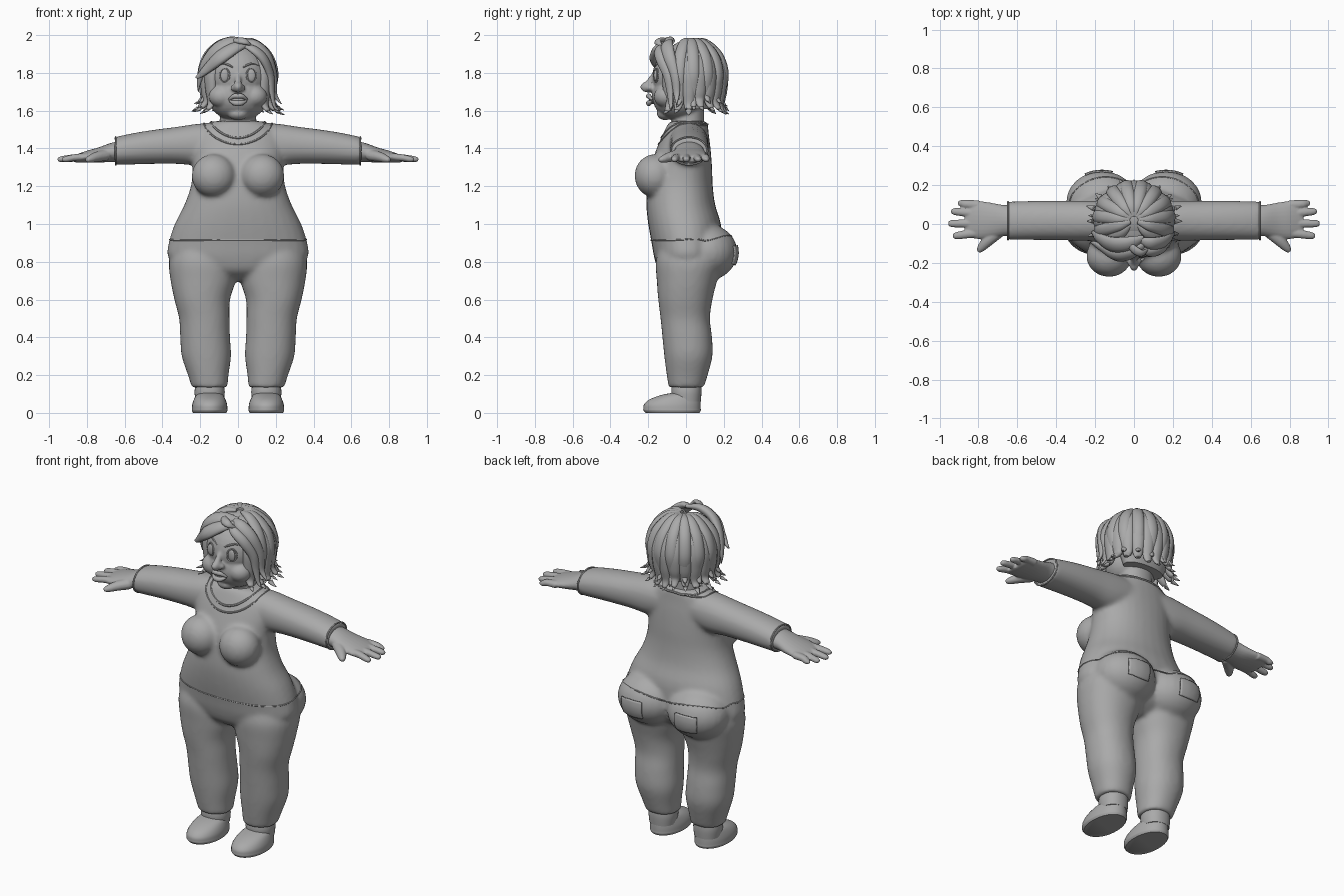
import bpy, bmesh, math, random
from mathutils import Vector, Matrix
from mathutils.bvhtree import BVHTree

if "Cube" in bpy.data.objects:
    bpy.data.objects.remove(bpy.data.objects["Cube"])

random.seed(4)
grey = bpy.data.materials.new("plain grey")
grey.diffuse_color = (0.4, 0.4, 0.4, 1)
grey.use_nodes = True
grey.node_tree.nodes["Principled BSDF"].inputs["Base Color"].default_value = grey.diffuse_color


def finish(bm, name, angle=40):
    bmesh.ops.recalc_face_normals(bm, faces=bm.faces)
    me = bpy.data.meshes.new(name)
    bm.to_mesh(me)
    bm.free()
    me.materials.append(grey)
    ob = bpy.data.objects.new(name, me)
    bpy.context.collection.objects.link(ob)
    bpy.ops.object.select_all(action='DESELECT')
    ob.select_set(True)
    bpy.context.view_layer.objects.active = ob
    bpy.ops.object.shade_smooth_by_angle(angle=math.radians(angle))
    return ob


def spline(rows, k=4):
    """Catmull-Rom through tuples of any length."""
    out, n = [], len(rows)
    for i in range(n - 1):
        a, b, c, d = rows[max(i - 1, 0)], rows[i], rows[i + 1], rows[min(i + 2, n - 1)]
        for j in range(k):
            t = j / k
            out.append([0.5 * (2 * q + (r - p) * t + (2 * p - 5 * q + 4 * r - s) * t * t
                        + (3 * q - p - 3 * r + s) * t ** 3) for p, q, r, s in zip(a, b, c, d)])
    return out + [list(rows[-1])]


def skin(bm, rings, closed=False):
    vs = [[bm.verts.new(p) for p in r] for r in rings]
    n = len(vs[0])
    for a, b in list(zip(vs, vs[1:])) + ([(vs[-1], vs[0])] if closed else []):
        for i in range(n):
            bm.faces.new((a[i], a[(i + 1) % n], b[(i + 1) % n], b[i]))
    if not closed:
        bm.faces.new(vs[0])
        bm.faces.new(vs[-1])


def loft(bm, rows, axis='z', m=1, n=32, e=0.92, k=4):
    """Rows are (station, low u, high u, low v, high v)."""
    rings = []
    for s, u0, u1, v0, v1 in spline(rows, k):
        ring = []
        for i in range(n):
            a = 2 * math.pi * i / n
            c, d = math.cos(a), math.sin(a)
            u = (u0 + u1) / 2 + (u1 - u0) / 2 * math.copysign(abs(c) ** e, c)
            v = (v0 + v1) / 2 + (v1 - v0) / 2 * math.copysign(abs(d) ** e, d)
            ring.append((m * u, v, s) if axis == 'z' else (m * s, u, v))
        rings.append(ring)
    skin(bm, rings)


def tube(bm, pts, flat=1.0, centre=(0, 0, 0), n=8, k=5, closed=False):
    """Points are (x, y, z, radius); flattened along the direction from centre."""
    p = pts if closed else spline(pts, k)
    rings, N = [], len(p)
    for i, (x, y, z, r) in enumerate(p):
        o = Vector((x, y, z))
        a = p[(i + 1) % N] if closed else p[min(i + 1, N - 1)]
        b = p[i - 1] if closed else p[max(i - 1, 0)]
        t = (Vector(a[:3]) - Vector(b[:3])).normalized()
        side = t.cross(o - Vector(centre)).normalized()
        up = side.cross(t)
        rings.append([o + r * (side * math.cos(w) + up * flat * math.sin(w))
                      for w in (2 * math.pi * j / n for j in range(n))])
    skin(bm, rings, closed)


def ball(bm, c, r, seg=24, rot=0):
    mat = Matrix.Translation(c) @ Matrix.Rotation(rot, 4, 'Y') @ Matrix.Diagonal((*r, 1))
    bmesh.ops.create_uvsphere(bm, u_segments=seg, v_segments=seg // 2 + 2, radius=1, matrix=mat)


def fuse(bm, name, voxel, steps):
    """Merge overlapping parts into one soft skin."""
    ob = finish(bm, name)
    ob.modifiers.clear()
    rm = ob.modifiers.new("merge", 'REMESH')
    rm.mode, rm.voxel_size = 'VOXEL', voxel
    sm = ob.modifiers.new("soften", 'SMOOTH')
    sm.factor, sm.iterations = 0.5, steps
    me = bpy.data.meshes.new_from_object(ob.evaluated_get(bpy.context.evaluated_depsgraph_get()))
    bpy.data.objects.remove(ob)
    bm = bmesh.new()
    bm.from_mesh(me)
    tree = BVHTree.FromBMesh(bm)
    return finish(bm, name, 50), tree


# Clothed body: torso, bust, seat, legs and sleeves
bm = bmesh.new()
loft(bm, [(0.70, -.10, .10, -.07, .08), (0.75, -.27, .27, -.14, .15), (0.82, -.368, .368, -.168, .18),
          (0.90, -.367, .367, -.182, .19), (1.0, -.335, .335, -.20, .185), (1.1, -.285, .285, -.21, .155),
          (1.2, -.25, .25, -.205, .142), (1.3, -.24, .24, -.19, .138), (1.4, -.245, .245, -.155, .13),
          (1.48, -.225, .225, -.12, .12), (1.53, -.165, .165, -.095, .115), (1.545, -.12, .12, -.08, .105)])
for m in (1, -1):
    ball(bm, (m * .128, -.165, 1.255), (.118, .108, .115))
    ball(bm, (m * .165, .11, .85), (.185, .163, .15))
    loft(bm, [(.135, .055, .245, -.092, .095), (.2, .05, .265, -.102, .115), (.3, .037, .298, -.115, .14),
              (.4, .042, .306, -.125, .138), (.5, .045, .312, -.135, .127), (.6, .042, .337, -.147, .14),
              (.7, .012, .357, -.155, .165), (.8, .002, .366, -.16, .19), (.88, .03, .34, -.14, .17)], m=m)
    loft(bm, [(.08, -.09, .115, 1.33, 1.535), (.2, -.088, .12, 1.31, 1.532), (.32, -.085, .12, 1.318, 1.515),
              (.45, -.083, .12, 1.318, 1.498), (.56, -.082, .118, 1.315, 1.48), (.652, -.082, .115, 1.312, 1.46)],
         'x', m)
body, skin_tree = fuse(bm, "clothed_body", .0125, 7)


def on_body(p, off=0.0):
    co, no, _, _ = skin_tree.find_nearest(Vector(p))
    return co + no * off


def ring_seam(name, pts, r):
    bm = bmesh.new()
    tube(bm, [(*on_body(p), r) for p in pts], closed=True, n=6)
    finish(bm, name)


# Shirt hem and neckline
angles = [2 * math.pi * i / 72 for i in range(72)]
ring_seam("shirt_hem", [(.42 * math.cos(a), .26 * math.sin(a), .935 + .035 * math.sin(a) * (a > math.pi))
                        for a in angles], .004)
for name, rx, front, r in (("collar_edge", .182, 1.415, .005), ("collar_inner", .142, 1.455, .006)):
    ring_seam(name, [(rx * math.cos(a), .012 + .14 * math.sin(a),
                      1.538 + (front - 1.538) * max(0, -math.sin(a)) ** 1.3) for a in angles], r)

# Back pockets: thin panels hugging the seat
for m in (1, -1):
    bm = bmesh.new()
    g = [[bm.verts.new(on_body((m * (.10 + .17 * i / 10), .30, .76 + .135 * j / 10), .005))
          for i in range(11)] for j in range(11)]
    for j in range(10):
        for i in range(10):
            bm.faces.new((g[j][i], g[j][i + 1], g[j + 1][i + 1], g[j + 1][i]))
    ob = finish(bm, "back_pocket")
    so = ob.modifiers.new("thickness", 'SOLIDIFY')
    so.thickness, so.offset = .008, 0

# Cuffs, hands, ankles and shoes
for m, s in ((1, "left"), (-1, "right")):
    bm = bmesh.new()
    tube(bm, [(m * .648, .0165 + .097 * math.cos(a), 1.387 + .073 * math.sin(a), .005) for a in angles[::2]],
         closed=True, n=6)
    finish(bm, s + "_cuff")
    bm = bmesh.new()
    loft(bm, [(.60, -.065, .098, 1.325, 1.445), (.67, -.063, .098, 1.328, 1.43), (.74, -.075, .11, 1.325, 1.405),
              (.80, -.078, .118, 1.325, 1.388), (.85, -.068, .11, 1.325, 1.37), (.87, -.05, .09, 1.33, 1.36)],
         'x', m, 24, 1)
    for y0, x1, y1 in ((.098, .905, .106), (.053, .94, .064), (.003, .955, .002), (-.045, .932, -.06)):
        tube(bm, [(m * .80, y0, 1.355, .025), (m * .86, (y0 + y1) / 2, 1.352, .022),
                  (m * (x1 - .02), y1, 1.343, .019), (m * x1, y1, 1.34, .01)], .85, (m * .85, .02, 0), 12)
    tube(bm, [(m * .70, -.04, 1.365, .035), (m * .75, -.085, 1.355, .03), (m * .785, -.122, 1.343, .022),
              (m * .80, -.143, 1.338, .011)], .9, (m * .75, 0, 0), 12)
    fuse(bm, s + "_hand", .005, 4)
    bm = bmesh.new()
    loft(bm, [(.06, .075, .225, -.07, .078), (.11, .07, .23, -.078, .082), (.15, .075, .225, -.075, .08)], m=m)
    finish(bm, s + "_ankle")
    bm = bmesh.new()
    loft(bm, [(0, .062, .238, -.215, .072), (.012, .056, .244, -.225, .078), (.022, .056, .244, -.226, .078),
              (.045, .058, .242, -.222, .078), (.07, .066, .234, -.195, .077), (.092, .078, .222, -.14, .074),
              (.105, .095, .205, -.08, .07), (.11, .12, .18, -.03, .05)], m=m, e=.95)
    finish(bm, s + "_shoe", 50)

# Head with neck, cheeks and nose
bm = bmesh.new()
loft(bm, [(1.48, -.11, .11, -.075, .1), (1.54, -.098, .098, -.075, .095), (1.62, -.095, .095, -.07, .095)])
ball(bm, (0, 0, 1.78), (.172, .178, .175), 32)
ball(bm, (0, -.035, 1.68), (.163, .145, .135), 32)
ball(bm, (0, -.11, 1.585), (.055, .045, .035))
ball(bm, (0, -.20, 1.725), (.026, .042, .03))
tube(bm, [(0, -.165, 1.80, .012), (0, -.185, 1.765, .016), (0, -.208, 1.73, .022)], n=12)
for m in (1, -1):
    ball(bm, (m * .023, -.19, 1.72), (.016, .022, .016))
    ball(bm, (m * .085, -.105, 1.675), (.07, .065, .06))
    ball(bm, (m * .172, .01, 1.745), (.018, .03, .045))
head, face_tree = fuse(bm, "head", .0075, 5)


def on_face(x, z, off=0.0):
    return face_tree.ray_cast(Vector((x, -1, z)), Vector((0, 1, 0)))[0] + Vector((0, -off, 0))


# Eyes with lids, brows and lips
for m in (1, -1):
    c = on_face(m * .07, 1.787)
    bm = bmesh.new()
    ball(bm, c, (.023, .010, .034), 20)
    finish(bm, "eye")
    bm = bmesh.new()
    tube(bm, [(*on_face(m * .07 + .025 * math.cos(a), 1.787 + .036 * math.sin(a)), .0045) for a in angles[::3]],
         closed=True, n=6)
    finish(bm, "eyelid")
    bm = bmesh.new()
    tube(bm, [(*on_face(m * x, z), r) for x, z, r in
              ((.025, 1.828, .003), (.05, 1.842, .006), (.08, 1.85, .005), (.112, 1.838, .002))], n=6)
    finish(bm, "brow")
bm = bmesh.new()
for m in (1, -1):
    tube(bm, [(m * -.006, -.198, 1.675, .012), (m * .02, -.197, 1.677, .013), (m * .05, -.178, 1.657, .005)], n=10)
tube(bm, [(-.045, -.18, 1.652, .005), (-.02, -.193, 1.641, .013), (0, -.197, 1.639, .015),
          (.02, -.193, 1.641, .013), (.045, -.18, 1.652, .005)], n=10)
ball(bm, (0, -.17, 1.657), (.04, .025, .022))
finish(bm, "lips")

# Hair: inner cap, then locks hanging from the crown
H = (0, .02, 1.77)
bm = bmesh.new()
ball(bm, (0, .035, 1.80), (.185, .165, .168), 28)
loft(bm, [(1.61, -.13, .13, .02, .135), (1.70, -.165, .165, .0, .165), (1.80, -.175, .175, -.02, .18)])
finish(bm, "hair_cap")


def lock(bm, deg, tip, flare, w, lift):
    a = math.radians(deg)
    c, s = math.cos(a), math.sin(a)
    at = lambda rad, z, r: (c * rad, .02 + s * rad * .97, z, r)
    tube(bm, [at(.02, 1.95 + lift, w * .4), at(.085, 1.94 + lift, w * .9), at(.15 + lift / 2, 1.885 + lift / 2, w),
              at(.182 + lift / 2, 1.80, w * 1.05), at(.182, 1.71, w * .9), at(.172 + flare * .2, tip + .055, w * .65),
              at(.185 + flare * .6, tip + .018, w * .38), at(.205 + flare, tip, w * .06)], .62, H, 10)


bm = bmesh.new()
for i in range(15):
    deg = -38 + i * 256 / 14
    side = abs(math.cos(math.radians(deg)))
    lock(bm, deg, 1.575 + random.uniform(0, .03), .045 * side + random.uniform(-.01, .01), .042, 0)
for i in range(10):
    deg = -18 + i * 216 / 9
    lock(bm, deg, 1.60 + random.uniform(0, .04), .03 * abs(math.cos(math.radians(deg))), .034, .022)
finish(bm, "hair_locks", 60)

# Swept fringe parted above one eye
bm = bmesh.new()
for pts in ([(.06, -.10, 1.955, .015), (-.01, -.145, 1.935, .035), (-.09, -.16, 1.885, .042),
             (-.16, -.125, 1.825, .03), (-.205, -.10, 1.785, .016), (-.225, -.095, 1.775, .003)],
            [(.05, -.07, 1.965, .015), (-.03, -.10, 1.965, .04), (-.11, -.105, 1.925, .045),
             (-.175, -.075, 1.85, .035), (-.205, -.05, 1.76, .02), (-.21, -.04, 1.70, .003)],
            [(.03, -.12, 1.945, .012), (.08, -.145, 1.925, .026), (.135, -.135, 1.875, .03),
             (.172, -.10, 1.79, .026), (.18, -.085, 1.70, .02), (.195, -.08, 1.62, .01), (.225, -.08, 1.60, .002)],
            [(.03, -.08, 1.965, .015), (.09, -.10, 1.95, .035), (.155, -.09, 1.89, .035),
             (.19, -.06, 1.79, .026), (.195, -.05, 1.69, .018), (.23, -.05, 1.635, .003)],
            [(.07, -.13, 1.945, .006), (.04, -.15, 1.965, .02), (.0, -.13, 1.972, .022), (-.04, -.08, 1.975, .006)]):
    tube(bm, pts, .6, H, 10)
finish(bm, "fringe", 60)
